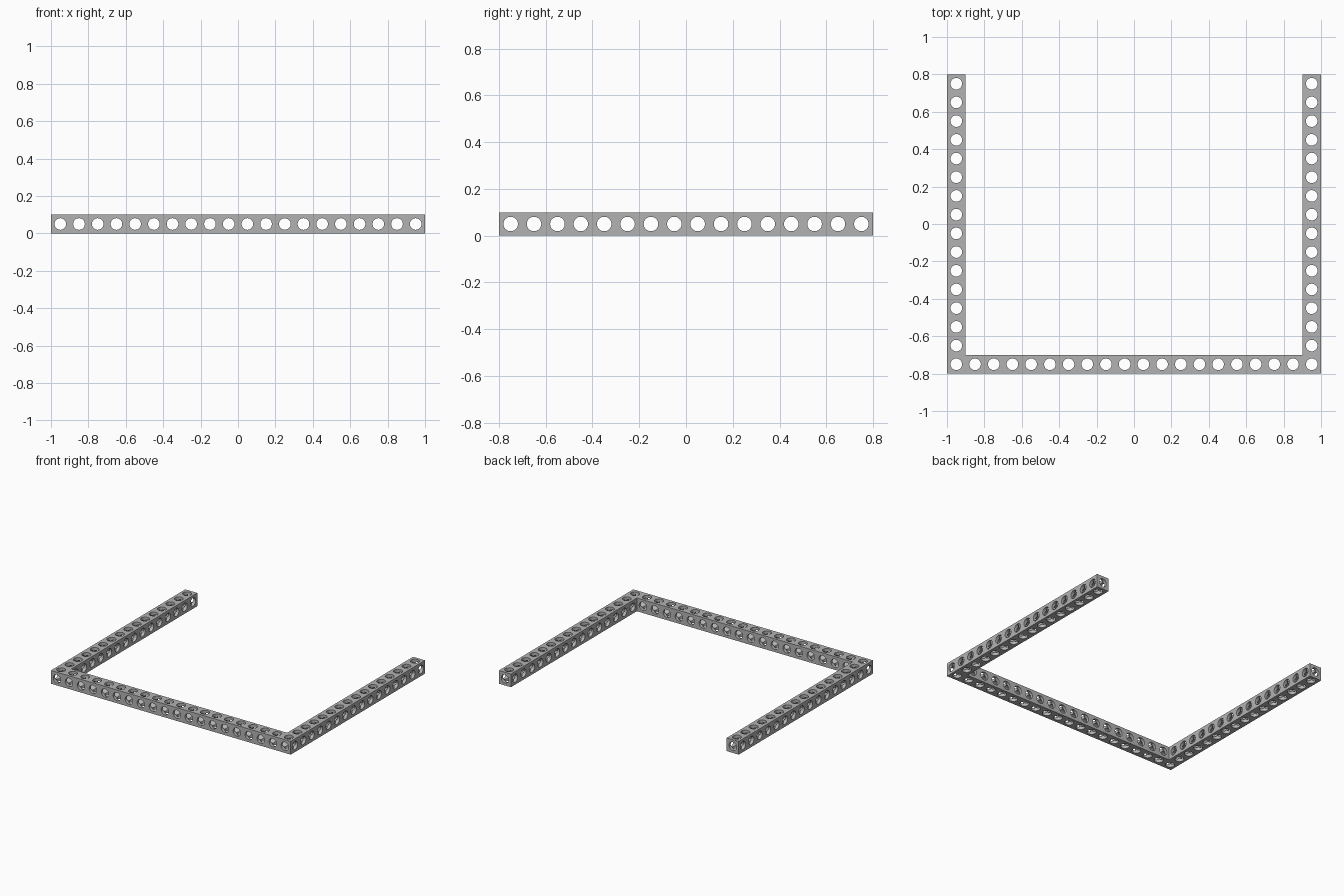
import bpy, bmesh, math
from mathutils import Vector

HALF = 0.05      # half the beam thickness
RADIUS = 0.031   # bore radius
SIDES = 32       # multiple of 8, so that vertices land on the square's corners
FRONT_Y = -0.75

cube = bpy.data.objects.get("Cube")
if cube:
    bpy.data.objects.remove(cube, do_unlink=True)

steel = bpy.data.materials.new("grey_metal")
steel.use_nodes = True
steel.diffuse_color = (0.45, 0.45, 0.45, 1)
steel.node_tree.nodes["Principled BSDF"].inputs["Base Color"].default_value = steel.diffuse_color

# Beams as rows of drilled cells on a 0.1 pitch
beams = {
    "front_beam": [(-0.95 + 0.1 * i, FRONT_Y) for i in range(20)],
    "left_arm": [(0.95, FRONT_Y + 0.1 * i) for i in range(1, 16)],
    "right_arm": [(-0.95, FRONT_Y + 0.1 * i) for i in range(1, 16)],
}


def key(x, y, z):
    return round(x * 100), round(y * 100), round(z * 100)


occupied = {key(x, y, HALF) for cells in beams.values() for x, y in cells}


def add_side(bm, centre, axis, sign):
    """One side of a cell: a pierced square, and the bore down to the crossing bores."""
    n, u, v = Vector(), Vector(), Vector()
    n[axis], u[(axis + 1) % 3], v[(axis + 2) % 3] = sign, 1, sign
    outer, rim, deep = [], [], []
    for i in range(SIDES):
        t = 2 * math.pi * i / SIDES
        around = u * math.cos(t) + v * math.sin(t)
        reach = max(abs(math.cos(t)), abs(math.sin(t)))
        outer.append(bm.verts.new(centre + n * HALF + around * HALF / reach))
        rim.append(bm.verts.new(centre + n * HALF + around * RADIUS))
        deep.append(bm.verts.new(centre + n * RADIUS * reach + around * RADIUS))
    exposed = key(*(centre + n * 2 * HALF)) not in occupied
    for i in range(SIDES):
        j = (i + 1) % SIDES
        bm.faces.new((rim[i], rim[j], deep[j], deep[i]))
        if exposed:
            bm.faces.new((rim[i], outer[i], outer[j], rim[j]))


for name, cells in beams.items():
    bm = bmesh.new()
    for x, y in cells:
        for axis in range(3):
            for sign in (-1, 1):
                add_side(bm, Vector((x, y, HALF)), axis, sign)
    bmesh.ops.remove_doubles(bm, verts=bm.verts, dist=0.0001)
    # Drop the unused square corners left at inner joints
    bmesh.ops.delete(bm, geom=[v for v in bm.verts if not v.link_faces], context="VERTS")
    mesh = bpy.data.meshes.new(name)
    bm.to_mesh(mesh)
    bm.free()
    mesh.materials.append(steel)
    beam = bpy.data.objects.new(name, mesh)
    bpy.context.collection.objects.link(beam)
    bpy.ops.object.select_all(action="DESELECT")
    beam.select_set(True)
    bpy.context.view_layer.objects.active = beam
    bpy.ops.object.shade_smooth_by_angle(angle=math.radians(30))
